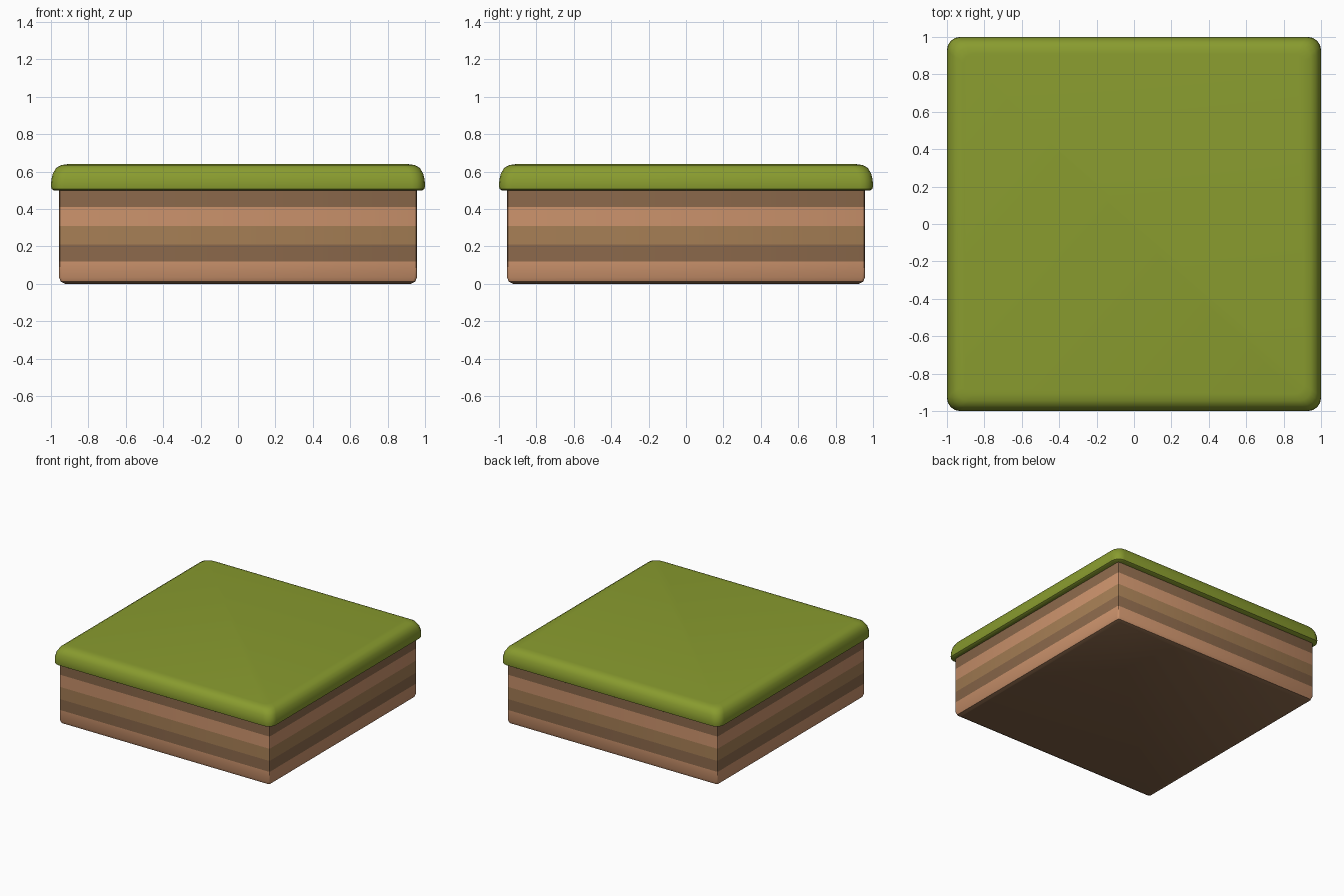
import bpy, bmesh, math

if "Cube" in bpy.data.objects:
    bpy.data.objects.remove(bpy.data.objects["Cube"])


def material(name, rgb):
    m = bpy.data.materials.new(name)
    m.diffuse_color = (*rgb, 1)
    m.use_nodes = True
    m.node_tree.nodes["Principled BSDF"].inputs["Base Color"].default_value = m.diffuse_color
    return m


def rounded_square(half, r, seg):
    # Outline of a square with rounded corners, counter-clockwise
    pts = []
    for k, (sx, sy) in enumerate([(1, 1), (-1, 1), (-1, -1), (1, -1)]):
        for i in range(seg + 1):
            a = math.pi / 2 * (k + i / seg)
            pts.append((sx * (half - r) + r * math.cos(a),
                        sy * (half - r) + r * math.sin(a)))
    return pts


def slab(name, rings, mats, bands, seg, angle):
    # Loft (half width, z, corner radius) rings; bands = material per side strip
    bm = bmesh.new()
    loops = [[bm.verts.new((x, y, z)) for x, y in rounded_square(h, r, seg)]
             for h, z, r in rings]
    n = len(loops[0])
    for lo, hi, mat in zip(loops, loops[1:], bands):
        for i in range(n):
            j = (i + 1) % n
            bm.faces.new((lo[i], lo[j], hi[j], hi[i])).material_index = mat
    bm.faces.new(loops[0][::-1])
    bm.faces.new(loops[-1])
    me = bpy.data.meshes.new(name)
    bm.to_mesh(me)
    bm.free()
    for m in mats:
        me.materials.append(m)
    ob = bpy.data.objects.new(name, me)
    bpy.context.collection.objects.link(ob)
    bpy.ops.object.select_all(action='DESELECT')
    ob.select_set(True)
    bpy.context.view_layer.objects.active = ob
    bpy.ops.object.shade_smooth_by_angle(angle=math.radians(angle))
    return ob


dark = material("dark_soil", (0.26, 0.14, 0.07))
mid = material("mid_soil", (0.38, 0.21, 0.09))
light = material("light_soil", (0.60, 0.29, 0.15))
green = material("grass_green", (0.25, 0.33, 0.028))

# Striped soil block with a small bevel round the base
W, R = 0.957, 0.015
slab("soil_block",
     [(0.925, 0, 0.015), (0.948, 0.012, R), (W, 0.035, R), (W, 0.12, R),
      (W, 0.21, R), (W, 0.31, R), (W, 0.41, R), (W, 0.51, R)],
     [dark, mid, light], [0, 2, 2, 0, 1, 2, 0], 2, 40)

# Overhanging grass cap with a soft top edge
slab("grass_cap",
     [(0.985, 0.50, 0.055), (0.997, 0.507, 0.065), (1.0, 0.525, 0.07),
      (0.998, 0.555, 0.07), (0.99, 0.59, 0.07), (0.972, 0.62, 0.07),
      (0.945, 0.635, 0.06), (0.91, 0.64, 0.05)],
     [green], [0] * 7, 4, 50)
